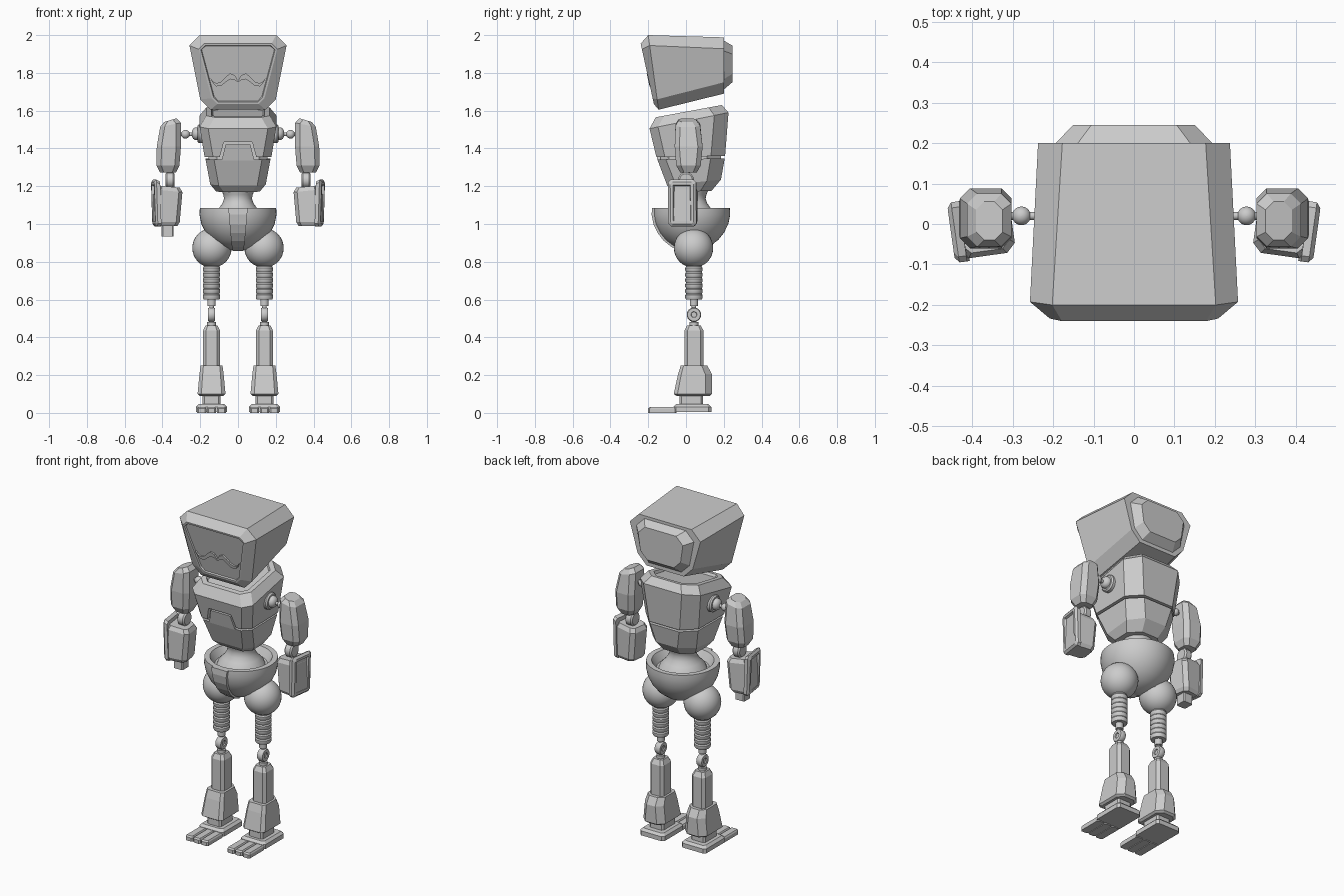
import bpy, bmesh, math
from mathutils import Vector, Matrix

if "Cube" in bpy.data.objects:
    bpy.data.objects.remove(bpy.data.objects["Cube"])


def finish(name, bm, mirror=False, smooth=False):
    bmesh.ops.remove_doubles(bm, verts=bm.verts, dist=1e-5)
    bmesh.ops.recalc_face_normals(bm, faces=bm.faces)
    me = bpy.data.meshes.new(name)
    bm.to_mesh(me)
    bm.free()
    ob = bpy.data.objects.new(name, me)
    bpy.context.collection.objects.link(ob)
    if smooth:
        bpy.ops.object.select_all(action='DESELECT')
        ob.select_set(True)
        bpy.context.view_layer.objects.active = ob
        bpy.ops.object.shade_smooth_by_angle(angle=math.radians(35))
    if mirror:
        ob.modifiers.new("mirror", 'MIRROR')
    return ob


def loft(name, rings, mirror=False, inset=None, matrix=None, smooth=False):
    """Skin closed rings; inset = (width, depth) recesses the first cap."""
    bm = bmesh.new()
    vs = [[bm.verts.new(p) for p in r] for r in rings]
    n = len(vs[0])
    for a, b in zip(vs, vs[1:]):
        for i in range(n):
            bm.faces.new((a[i], a[(i + 1) % n], b[(i + 1) % n], b[i]))
    cap = bm.faces.new(vs[0])
    bm.faces.new(vs[-1])
    bmesh.ops.recalc_face_normals(bm, faces=bm.faces)
    if inset:
        w, d = inset
        bmesh.ops.inset_region(bm, faces=[cap], thickness=w)
        bmesh.ops.inset_region(bm, faces=[cap], thickness=abs(d) * .5, depth=d)
    if matrix:
        bm.transform(matrix)
    return finish(name, bm, mirror, smooth)


def plan(x0, x1, y0, y1, c, z0, z1=None, cb=None, tx=0):
    """Chamfered rectangle seen from above; z0 at the front, z1 at the back."""
    z1 = z0 if z1 is None else z1
    cb = c if cb is None else cb
    pts = [(x0 + c, y0), (x1 - c, y0), (x1, y0 + c), (x1, y1 - cb),
           (x1 - cb, y1), (x0 + cb, y1), (x0, y1 - cb), (x0, y0 + c)]
    return [(x, y, z0 + (z1 - z0) * (y - y0) / (y1 - y0) + tx * (x - (x0 + x1) / 2))
            for x, y in pts]


def facing(xt, xb, zt, zb, c, yt, yb):
    """Chamfered trapezoid seen from the front, leaning from yt to yb."""
    pts = [(-xb + c, zb), (xb - c, zb), (xb, zb + c), (xt, zt - c),
           (xt - c, zt), (-xt + c, zt), (-xt, zt - c), (-xb, zb + c)]
    return [(x, yb + (yt - yb) * (z - zb) / (zt - zb), z) for x, z in pts]


def lathe(name, prof, loc, axis='Z', mirror=False, seg=32):
    """Revolve (radius, height) pairs about an axis through loc."""
    m = Matrix.Translation(loc)
    if axis == 'X':
        m = m @ Matrix.Rotation(math.radians(90), 4, 'Y')
    rings = [[(max(r, 1e-4) * math.cos(2 * math.pi * i / seg),
               max(r, 1e-4) * math.sin(2 * math.pi * i / seg), h) for i in range(seg)]
             for r, h in prof]
    return loft(name, rings, mirror, matrix=m, smooth=True)


def ball(name, r, loc, mirror=True):
    prof = [(r * math.sin(a), -r * math.cos(a)) for a in [math.pi * i / 16 for i in range(17)]]
    return lathe(name, prof, loc, mirror=mirror)


# Head with recessed face and plug on the back
loft("head", [facing(.208, .14, 1.955, 1.635, .03, -.24, -.17),
              facing(.257, .2, 2.0, 1.605, .055, -.2, -.145),
              facing(.237, .185, 1.988, 1.69, .06, .2, .2)], inset=(.012, -.008))
loft("head_back_plug", [facing(.15, .135, 1.945, 1.75, .045, .245, .245),
                        facing(.195, .165, 1.972, 1.71, .055, .198, .198)])

# Moustache relief on the face
half = [(0, 1.755, .005), (.018, 1.775, .013), (.042, 1.782, .015), (.065, 1.765, .014),
        (.09, 1.742, .011), (.115, 1.737, .008), (.132, 1.75, .005), (.145, 1.77, .001)]
relief = []
for x, z, w in half:
    y = lambda h: -.24 + (1.955 - h) * .22
    relief.append([(x, y(z - w) + .012, z - w), (x, y(z - w) - .003, z - w),
                   (x, y(z + w) - .003, z + w), (x, y(z + w) + .012, z + w)])
loft("moustache", relief, mirror=True)

# Chest: upper shell with a notch, inner core, lower shell with a tab
upper = loft("upper_chest", [plan(-.168, .168, -.16, .19, .045, 1.565, 1.63, .07),
                             plan(-.203, .203, -.193, .225, .045, 1.505, 1.59, .075),
                             plan(-.177, .177, -.157, .207, .045, 1.355, 1.36, .075)],
             inset=(.03, -.015))
loft("chest_core", [plan(-.155, .155, -.135, .185, .045, 1.325, None, .075),
                    plan(-.155, .155, -.135, .185, .045, 1.385, None, .075)])
loft("lower_chest", [plan(-.172, .172, -.152, .205, .045, 1.342, 1.347, .075),
                     plan(-.147, .147, -.1, .185, .045, 1.205, 1.235, .075),
                     plan(-.115, .115, -.065, .135, .04, 1.17, 1.175, .06)])


def tab(wide, narrow, top, yb, yt, back):
    p = [(-wide, yb, 1.335), (wide, yb, 1.335), (narrow, yt, top), (-narrow, yt, top)]
    return [p, [(x, back, z) for x, y, z in p]]


loft("chest_tab", tab(.087, .065, 1.422, -.1505, -.170, -.11))
cutter = loft("notch_cutter", tab(.102, .075, 1.434, -.3, -.3, -.138))
cutter.hide_render = True
cutter.hide_set(True)
cut = upper.modifiers.new("notch", 'BOOLEAN')
cut.operation = 'DIFFERENCE'
cut.solver = 'EXACT'
cut.object = cutter

# Waist and pelvis bowl
lathe("waist", [(.088, 1.18), (.078, 1.155), (.074, 1.135), (.082, 1.11), (.1, 1.085),
                (.125, 1.06), (.14, 1.02)], (0, .03, 0))
bowl = [(.202, 1.085), (.204, 1.05), (.194, 1.0), (.172, .955), (.14, .915),
        (.098, .883), (.05, .864), (0, .858)]
lathe("pelvis", [(0, 1.03), (.145, 1.04), (.172, 1.085)] + bowl, (0, .03, 0), seg=48)
keel = []
for i, (r, h) in enumerate(bowl[:-1]):
    w = .052 - .004 * i
    keel.append([(-w, .05 - r, h), (-w, .022 - r, h - .001 * i),
                 (w, .022 - r, h - .001 * i), (w, .05 - r, h)])
loft("pelvis_front_strip", keel)

# Shoulders
lathe("shoulder_socket", [(.05, -.03), (.05, .018), (.043, .026), (.034, .026), (.034, .038),
                          (.026, .05), (.012, .056), (0, .057)], (.188, .02, 1.478), 'X', True)
lathe("shoulder_rod", [(.01, 0), (.01, .11)], (.22, .02, 1.475), 'X', True, 12)
ball("shoulder_ball", .023, (.278, .02, 1.475))

# Upper arms
loft("upper_arm", [plan(.325, .39, -.04, .055, .02, 1.55, None, tx=-.3),
                   plan(.303, .412, -.056, .075, .025, 1.525, None, tx=-.2),
                   plan(.302, .43, -.06, .088, .025, 1.41),
                   plan(.31, .432, -.052, .078, .025, 1.31),
                   plan(.328, .412, -.03, .057, .02, 1.272)], mirror=True)

# Elbows
lathe("elbow_disc", [(0, -.024), (.034, -.024), (.042, -.016), (.042, .016), (.034, .024),
                     (0, .024)], (.36, 0, 1.232), 'X', True)
loft("elbow_link", [plan(.345, .375, -.018, .022, .006, 1.285),
                    plan(.345, .375, -.018, .022, .006, 1.17)], mirror=True)

# Forearms with an outer framed plate, turned slightly outward
turn = Matrix.Translation((.38, -.012, 0)) @ Matrix.Rotation(math.radians(-8), 4, 'Z')
loft("forearm", [plan(-.055, .055, -.055, .055, .02, .99),
                 plan(-.066, .065, -.066, .066, .022, 1.01),
                 plan(-.08, .06, -.068, .068, .022, 1.175, tx=.1),
                 plan(-.068, .05, -.056, .056, .02, 1.198, tx=.1)], mirror=True, matrix=turn)


def plate(x, hy, z0, z1, c, lean):
    return [(x + lean * (z - z0), y, z) for y, z in
            [(-hy + c, z0), (hy - c, z0), (hy, z0 + c), (hy, z1 - c),
             (hy - c, z1), (-hy + c, z1), (-hy, z1 - c), (-hy, z0 + c)]]


loft("forearm_plate", [plate(.066, .062, 1.0, 1.222, .012, .03),
                       plate(.055, .075, .988, 1.235, .014, .03),
                       plate(.036, .075, .988, 1.225, .014, .03)],
     mirror=True, inset=(.016, -.012), matrix=turn)
loft("hand_stub", [plan(-.404, -.342, -.045, .02, .006, 1.0),
                   plan(-.404, -.342, -.045, .02, .006, .935)])

# Thighs: hip balls and ribbed cylinders
X, Y = .14, .042
ball("hip_ball", .104, (X - .002, .04, .873))
ribs = [(.046, .8)]
for i in range(6):
    z = .775 - i * .029
    ribs += [(.041, z), (.046, z - .007), (.046, z - .021)]
lathe("thigh", [(0, .8)] + ribs + [(.042, .6), (.022, .6), (.022, .565), (0, .565)],
      (X, Y, 0), mirror=True)

# Knees
lathe("knee_disc", [(0, -.012), (.014, -.012), (.016, -.018), (.034, -.018), (.038, -.012),
                    (.038, .012), (.034, .018), (.016, .018), (.014, .012), (0, .012)],
      (X, Y, .52), 'X', True)
lathe("knee_link", [(.012, .575), (.012, .48), (.024, .48), (.024, .45)], (X, Y, 0), mirror=True)

# Shins and boots
loft("shin", [plan(X - .032, X + .032, .006, .078, .012, .463),
              plan(X - .045, X + .045, -.008, .093, .016, .435),
              plan(X - .045, X + .045, -.008, .093, .016, .24)], mirror=True)
loft("boot", [plan(X - .058, X + .058, -.028, .113, .015, .25, None, .03),
              plan(X - .064, X + .064, -.042, .137, .017, .205, None, .035),
              plan(X - .074, X + .074, -.065, .137, .02, .1, None, .035),
              plan(X - .062, X + .062, -.05, .125, .02, .09, None, .03)], mirror=True)
loft("ankle", [plan(X - .047, X + .047, -.035, .09, .01, .1),
               plan(X - .047, X + .047, -.035, .09, .01, .03)], mirror=True)

# Feet and toes
loft("foot", [plan(X - .068, X + .068, -.052, .12, .012, .046),
              plan(X - .082, X + .082, -.066, .134, .014, .032),
              plan(X - .082, X + .082, -.066, .134, .014, .005)], mirror=True)
for i in (-1, 0, 1):
    x = X + i * .052
    loft("toe", [plan(x - .019, x + .019, -.192, -.05, .006, .03),
                 plan(x - .024, x + .024, -.2, -.05, .008, .022),
                 plan(x - .024, x + .024, -.2, -.05, .008, 0)], mirror=True)
